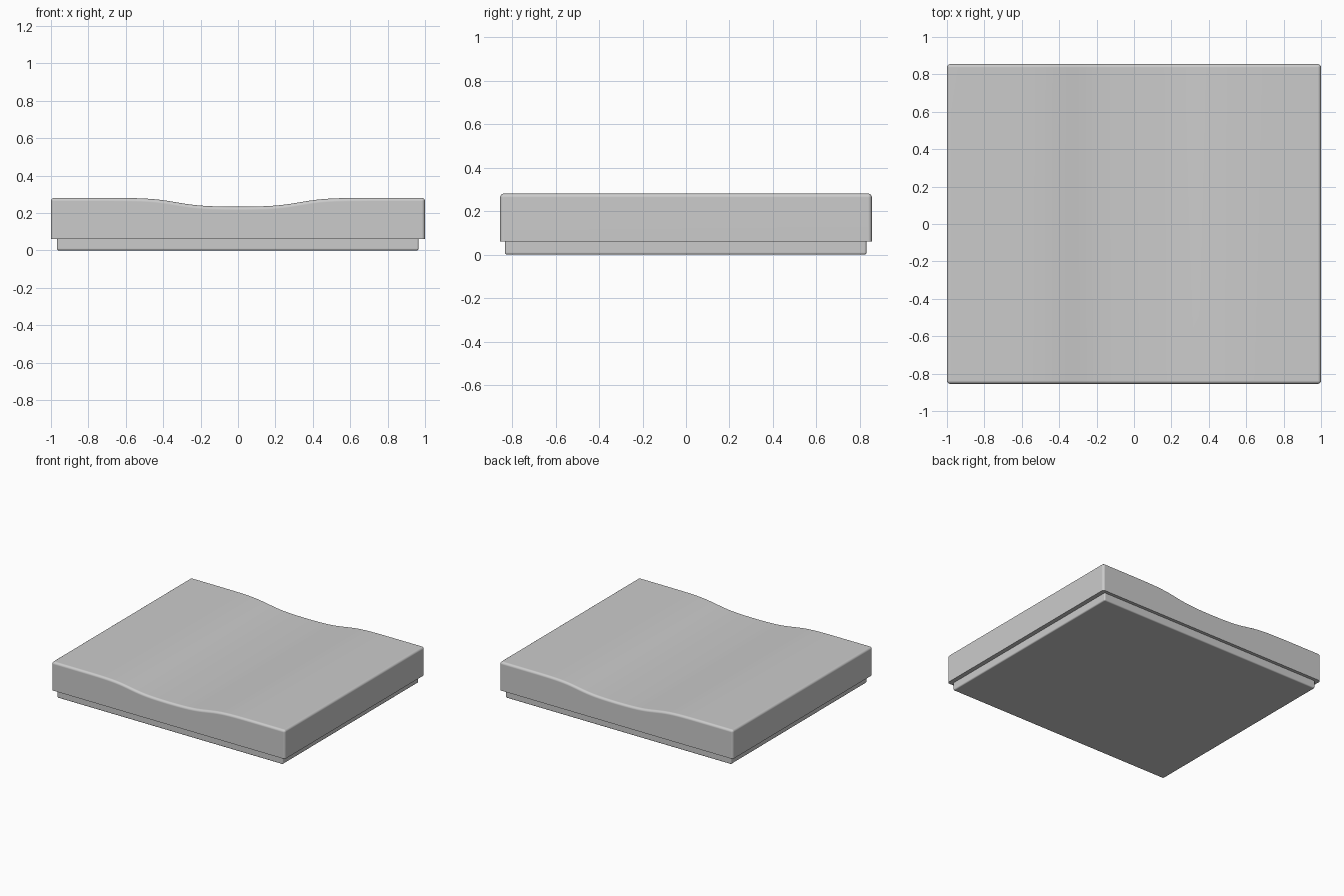
import bpy, bmesh, math

if "Cube" in bpy.data.objects:
    bpy.data.objects.remove(bpy.data.objects["Cube"])


def extrude_profile(name, profile, y0, y1, bevel, rounded):
    """Extrude an xz profile along y and round the edges chosen by rounded()."""
    bm = bmesh.new()
    face = bm.faces.new([bm.verts.new((x, y0, z)) for x, z in profile])
    ext = bmesh.ops.extrude_face_region(bm, geom=[face])
    new_verts = [v for v in ext["geom"] if isinstance(v, bmesh.types.BMVert)]
    bmesh.ops.translate(bm, vec=(0, y1 - y0, 0), verts=new_verts)
    bmesh.ops.recalc_face_normals(bm, faces=bm.faces)
    edges = [e for e in bm.edges
             if e.calc_face_angle(0) > math.radians(45) and rounded(e)]
    bmesh.ops.bevel(bm, geom=edges, offset=bevel, segments=4, profile=0.5,
                    affect='EDGES', clamp_overlap=True)
    bmesh.ops.recalc_face_normals(bm, faces=bm.faces)
    mesh = bpy.data.meshes.new(name)
    bm.to_mesh(mesh)
    bm.free()
    obj = bpy.data.objects.new(name, mesh)
    bpy.context.collection.objects.link(obj)
    bpy.ops.object.select_all(action='DESELECT')
    obj.select_set(True)
    bpy.context.view_layer.objects.active = obj
    bpy.ops.object.shade_smooth_by_angle(angle=math.radians(35))
    mod = obj.modifiers.new("weighted_normals", 'WEIGHTED_NORMAL')
    mod.keep_sharp = True
    return obj


def top_height(x):
    # Shallow trough across the middle of the top
    return 0.281 - 0.048 / (1 + math.exp((abs(x) - 0.33) / 0.07))


# Upper slab: dished top, rounded top and corners, crisp lower rim
LOW = 0.06
xs = [1.0] + [0.7 - i * 0.035 for i in range(41)] + [-1.0]
profile = [(-1.0, LOW), (1.0, LOW)] + [(x, top_height(x)) for x in xs]
extrude_profile("upper_slab", profile, -0.855, 0.855, 0.018,
                lambda e: max(v.co.z for v in e.verts) > LOW + 0.01)

# Recessed base: slightly inset block with softened lower edges
base = [(-0.968, 0.0), (0.966, 0.0), (0.966, 0.07), (-0.968, 0.07)]
extrude_profile("recessed_base", base, -0.832, 0.83, 0.01,
                lambda e: min(v.co.z for v in e.verts) < 0.01)
